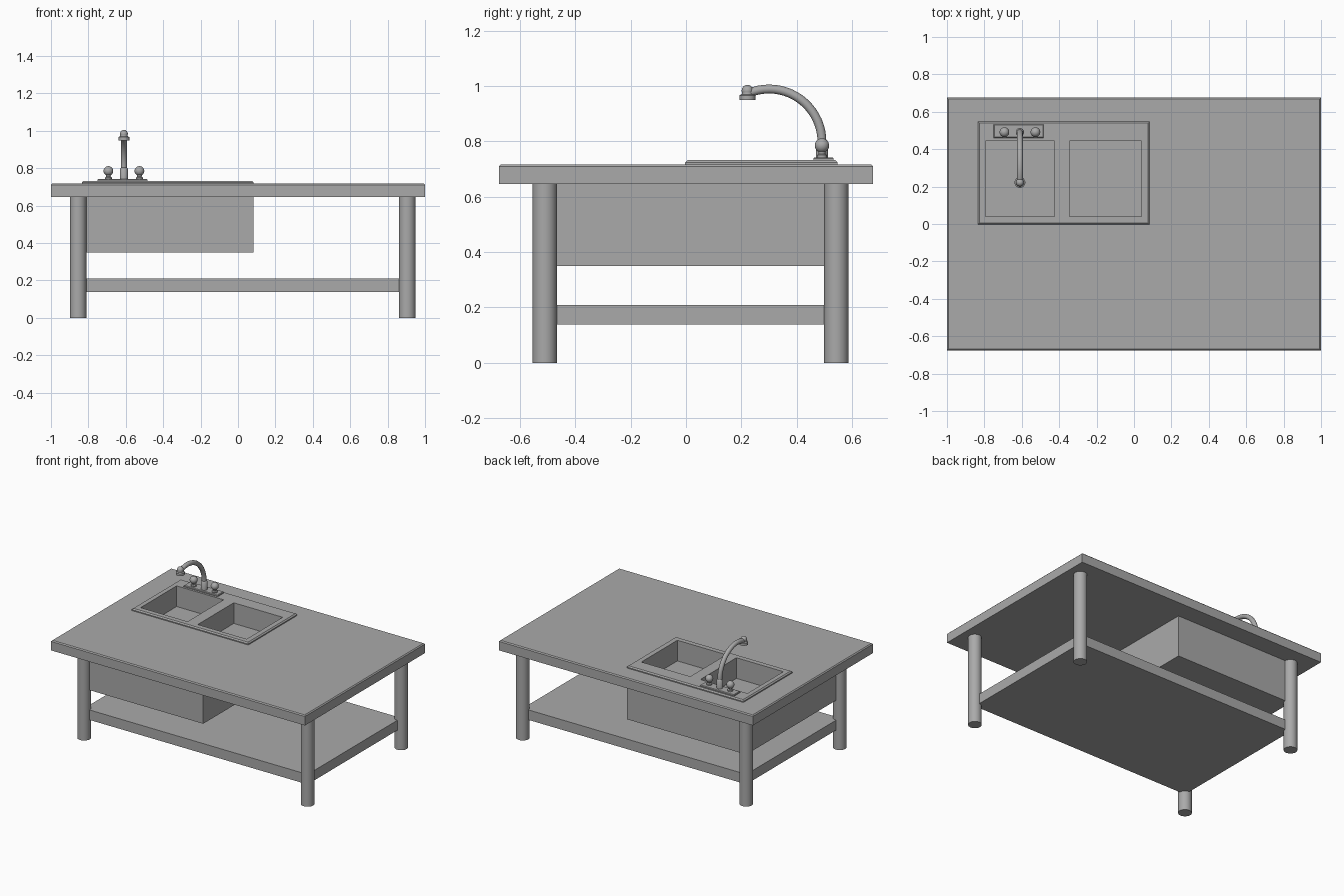
import bpy, bmesh, math

if "Cube" in bpy.data.objects:
    bpy.data.objects.remove(bpy.data.objects["Cube"])

gray = bpy.data.materials.new("plain gray")
gray.diffuse_color = (0.40, 0.40, 0.40, 1)
gray.use_nodes = True
gray.node_tree.nodes["Principled BSDF"].inputs["Base Color"].default_value = gray.diffuse_color


def finish(bm, name, smooth=False):
    bmesh.ops.recalc_face_normals(bm, faces=bm.faces)
    me = bpy.data.meshes.new(name)
    bm.to_mesh(me)
    bm.free()
    ob = bpy.data.objects.new(name, me)
    bpy.context.collection.objects.link(ob)
    me.materials.append(gray)
    if smooth:
        bpy.ops.object.select_all(action='DESELECT')
        ob.select_set(True)
        bpy.context.view_layer.objects.active = ob
        bpy.ops.object.shade_smooth_by_angle(angle=math.radians(40))
    return ob


def box(name, x0, x1, y0, y1, z0, z1, chamfer=0):
    """Box from its limits, optionally chamfered around the top edge."""
    bm = bmesh.new()
    bmesh.ops.create_cube(bm, size=1)
    for v in bm.verts:
        v.co = (x1 if v.co.x > 0 else x0, y1 if v.co.y > 0 else y0,
                z1 if v.co.z > 0 else z0)
    if chamfer:
        top = [e for e in bm.edges if all(v.co.z > z1 - 1e-5 for v in e.verts)]
        bmesh.ops.bevel(bm, geom=top, offset=chamfer, segments=1, affect='EDGES')
    return finish(bm, name)


def lathe(name, x, y, profile, n=32):
    """Solid of revolution about a vertical axis from (radius, z) points."""
    bm = bmesh.new()
    rings = [[bm.verts.new((x + r * math.cos(2 * math.pi * i / n),
                            y + r * math.sin(2 * math.pi * i / n), z))
              for i in range(n)] for r, z in profile]
    for a, b in zip(rings, rings[1:]):
        for i in range(n):
            j = (i + 1) % n
            bm.faces.new((a[i], a[j], b[j], b[i]))
    bm.faces.new(rings[0])
    bm.faces.new(rings[-1])
    return finish(bm, name, True)


def ball(r, z, start=-60, stop=88):
    return [(r * math.cos(math.radians(start + (stop - start) * i / 10)),
             z + r * math.sin(math.radians(start + (stop - start) * i / 10)))
            for i in range(11)]


# table frame
LX, RX, FY, BY = -0.855, 0.905, -0.51, 0.543
counter = box("countertop", -1, 1, -0.675, 0.675, 0.646, 0.717, 0.007)
box("lower_shelf", LX, RX, FY, BY, 0.138, 0.209)
for side, x in (("left", LX), ("right", RX)):
    for end, y in (("front", FY), ("back", BY)):
        lathe(f"{end}_{side}_leg", x, y, [(0.044, 0), (0.044, 0.65)])

# cabinet under the sink and the sink rim
cabinet = box("sink_cabinet", LX, 0.083, FY, BY, 0.35, 0.646)
rim = box("sink_rim", -0.835, 0.083, -0.003, 0.547, 0.712, 0.732, 0.008)

# two bowls cut through rim, countertop and cabinet
for name, x0, x1 in (("left", -0.795, -0.425), ("right", -0.345, 0.04)):
    cutter = box(f"{name}_bowl_cutter", x0, x1, 0.04, 0.445, 0.585, 0.80)
    cutter.hide_render = True
    cutter.hide_set(True)
    for ob in (counter, cabinet, rim):
        m = ob.modifiers.new(f"{name} bowl", 'BOOLEAN')
        m.operation = 'DIFFERENCE'
        m.solver = 'EXACT'
        m.object = cutter

# faucet plate and knobs
FX, FAY = -0.61, 0.491
box("faucet_plate", -0.75, -0.483, 0.46, 0.533, 0.73, 0.742, 0.004)
for side, x in (("left", FX - 0.083), ("right", FX + 0.083)):
    lathe(f"{side}_knob", x, FAY,
          [(0.018, 0.74), (0.018, 0.75), (0.012, 0.755)] + ball(0.026, 0.785))

# spout: collar, curved pipe and nozzle
lathe("spout_collar", FX, FAY, [(0.022, 0.74), (0.022, 0.795), (0.016, 0.803)])
curve = bpy.data.curves.new("spout_path", 'CURVE')
curve.dimensions = '3D'
curve.bevel_depth = 0.016
curve.bevel_resolution = 4
path = [(0.491, 0.75)] + [(0.30 + 0.191 * math.cos(math.radians(a)),
                           0.798 + 0.191 * math.sin(math.radians(a)))
                          for a in range(0, 115, 6)]
sp = curve.splines.new('POLY')
sp.points.add(len(path) - 1)
for p, (y, z) in zip(sp.points, path):
    p.co = (FX, y, z, 1)
sp.use_smooth = True
curve.materials.append(gray)
spout = bpy.data.objects.new("spout_pipe", curve)
bpy.context.collection.objects.link(spout)
lathe("spout_nozzle", FX, 0.222,
      [(0.029, 0.949), (0.029, 0.966), (0.021, 0.970)] + ball(0.021, 0.983, -20))
